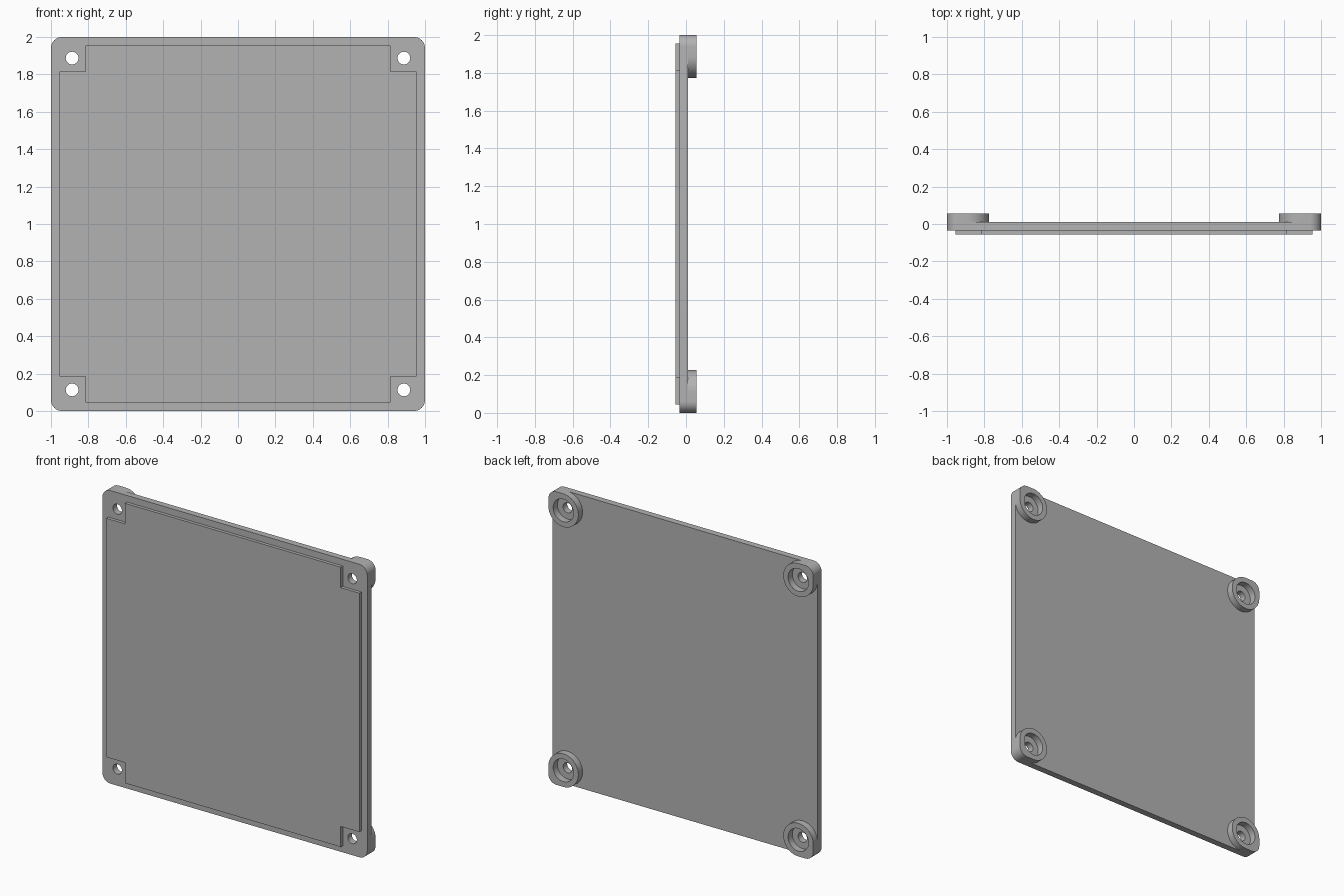
import bpy, bmesh
from math import cos, sin, radians
from mathutils import Matrix

if "Cube" in bpy.data.objects:
    bpy.data.objects.remove(bpy.data.objects["Cube"])

grey = bpy.data.materials.new("plain grey")
grey.use_nodes = True
COLOUR = (0.45, 0.45, 0.45, 1)
grey.diffuse_color = COLOUR
grey.node_tree.nodes["Principled BSDF"].inputs["Base Color"].default_value = COLOUR

CORNERS = [(1, 1), (-1, 1), (-1, -1), (1, -1)]
HOLE = 0.887        # screw centre, measured from the plate centre
ROUND = 0.06        # plate corner radius
BOSS = 1 - HOLE     # boss radius, tangent to the plate edges


def arc(cx, cy, r, start, end, steps):
    angles = [radians(start + (end - start) * i / steps) for i in range(steps + 1)]
    return [(cx + r * cos(a), cy + r * sin(a)) for a in angles]


def circle(cx, cy, r):
    return arc(cx, cy, r, 0, 360, 48)[:-1]


def extrude_outline(name, outlines, y0, y1):
    """Fill outlines (inner ones become holes) in the XZ plane between y0 and y1."""
    curve = bpy.data.curves.new(name, "CURVE")
    curve.dimensions = "2D"
    curve.fill_mode = "BOTH"
    curve.extrude = (y1 - y0) / 2
    for pts in outlines:
        spline = curve.splines.new("POLY")
        spline.points.add(len(pts) - 1)
        for p, (x, z) in zip(spline.points, pts):
            p.co = (x, z, 0, 1)
        spline.use_cyclic_u = True
    temp = bpy.data.objects.new(name + " outline", curve)
    mesh = bpy.data.meshes.new_from_object(temp)
    bpy.data.objects.remove(temp)
    bpy.data.curves.remove(curve)

    bm = bmesh.new()
    bm.from_mesh(mesh)
    bmesh.ops.remove_doubles(bm, verts=bm.verts, dist=0.0001)
    bm.transform(Matrix.Translation((0, (y0 + y1) / 2, 1)) @ Matrix.Rotation(radians(90), 4, "X"))
    bmesh.ops.recalc_face_normals(bm, faces=bm.faces)
    bm.to_mesh(mesh)
    bm.free()
    mesh.name = name
    mesh.materials.clear()
    mesh.materials.append(grey)
    obj = bpy.data.objects.new(name, mesh)
    bpy.context.collection.objects.link(obj)
    bpy.ops.object.select_all(action="DESELECT")
    obj.select_set(True)
    bpy.context.view_layer.objects.active = obj
    bpy.ops.object.shade_smooth_by_angle(angle=radians(30))
    return obj


# Rounded plate with four screw holes
inner = 1 - ROUND
plate = []
for i, (sx, sz) in enumerate(CORNERS):
    plate += arc(sx * inner, sz * inner, ROUND, 90 * i, 90 * i + 90, 12)
holes = [circle(sx * HOLE, sz * HOLE, 0.034) for sx, sz in CORNERS]
extrude_outline("cover_plate", [plate] + holes, -0.034, 0.01)

# Raised front panel, notched around the screws
EDGE, NOTCH = 0.955, 0.815
panel = []
for sx, sz in CORNERS:
    steps = [(EDGE, NOTCH), (NOTCH, NOTCH), (NOTCH, EDGE)]
    if sx * sz < 0:
        steps.reverse()
    panel += [(sx * x, sz * z) for x, z in steps]
extrude_outline("front_panel", [panel], -0.056, -0.034)

# Counterbored screw bosses on the back, flush with the plate corners
boss = arc(HOLE, HOLE, BOSS, 90, 360, 40) + arc(inner, inner, ROUND, 0, 90, 12)
names = ["upper_left_boss", "upper_right_boss", "lower_right_boss", "lower_left_boss"]
for name, (sx, sz) in zip(names, CORNERS):
    outline = [(sx * x, sz * z) for x, z in boss]
    bore = circle(sx * HOLE, sz * HOLE, 0.077)
    extrude_outline(name, [outline, bore], 0.01, 0.056)
